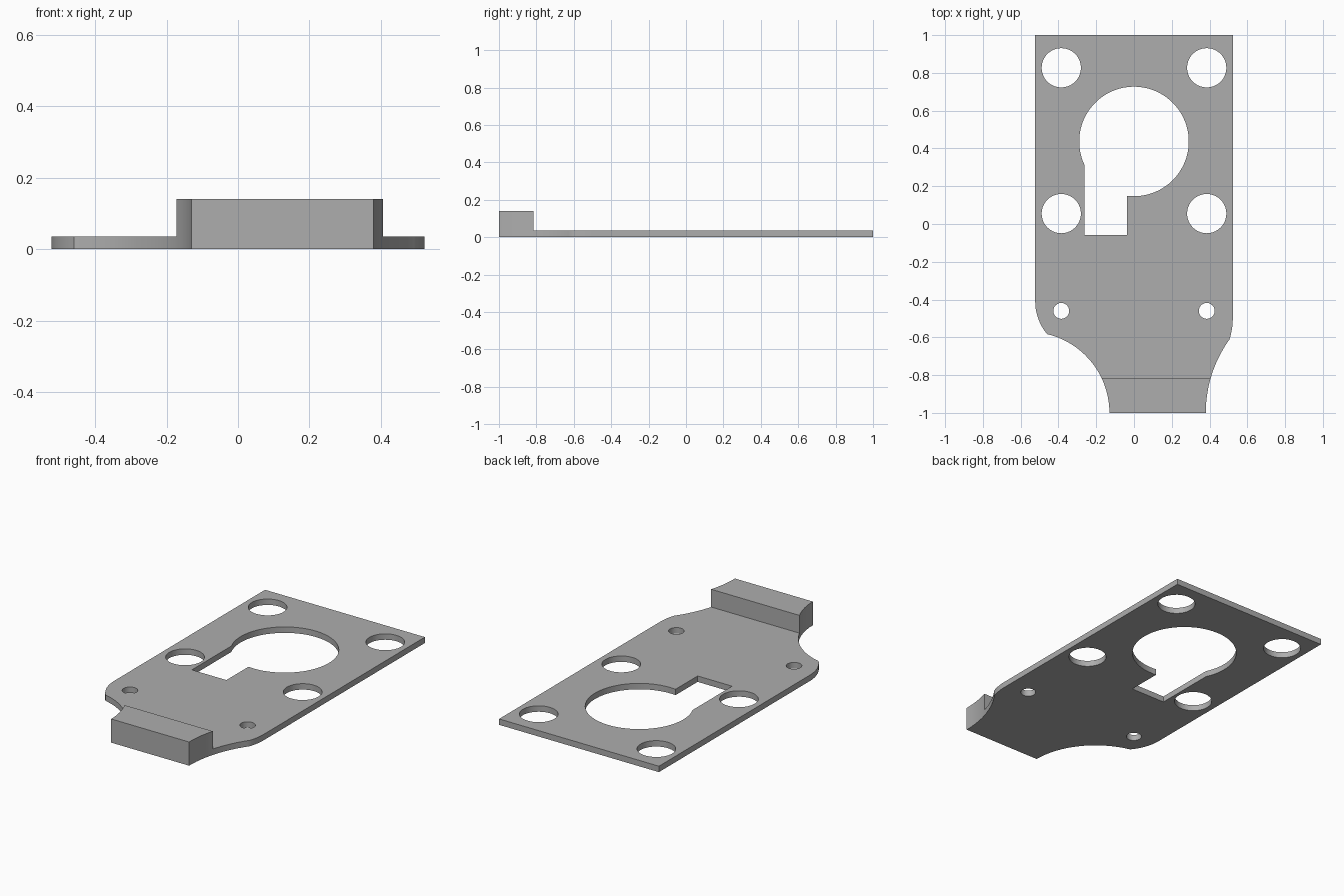
import bpy
import bmesh
from math import cos, sin, atan2, radians, sqrt, pi

cube = bpy.data.objects.get("Cube")
if cube:
    bpy.data.objects.remove(cube, do_unlink=True)

HALF_WIDTH = 0.523
PLATE_T, TAB_H, TAB_Y = 0.035, 0.14, -0.815


def arc(cx, cy, r, a0, a1, n):
    """Points on an arc, ends included, angles in radians."""
    return [(cx + r * cos(a0 + (a1 - a0) * i / n),
             cy + r * sin(a0 + (a1 - a0) * i / n)) for i in range(n + 1)]


def circle(cx, cy, r, n):
    return arc(cx, cy, r, 0, 2 * pi, n)[:-1]


def flank(foot, knee_x, knee_y, corner_y):
    """Right-hand edge: concave sweep from the tab foot, then rounded corner."""
    dx, dy = knee_x - foot, knee_y + 1
    r = (dx * dx + dy * dy) / (2 * dx)
    sweep = arc(foot + r, -1, r, pi, atan2(dy, dx - r), 20)
    dx, dy = HALF_WIDTH - knee_x, corner_y - knee_y
    r = (dx * dx + dy * dy) / (2 * dx)
    corner = arc(HALF_WIDTH - r, corner_y, r, atan2(-dy, r - dx), 0, 10)
    return sweep + corner[1:]


# Outer outline, counter-clockwise from the right foot of the tab
right = flank(0.38, 0.505, -0.612, -0.5)
left = [(-x, y) for x, y in flank(0.13, 0.46, -0.583, -0.41)]
outline = right + [(HALF_WIDTH, 1), (-HALF_WIDTH, 1)] + left[::-1]

# Keyhole: large circle joined to an off-centre slot
KEY_Y, KEY_R, SLOT_L, SLOT_R, SLOT_END = 0.437, 0.29, -0.262, -0.036, -0.057
start = atan2(-sqrt(KEY_R ** 2 - SLOT_R ** 2), SLOT_R)
end = atan2(-sqrt(KEY_R ** 2 - SLOT_L ** 2), SLOT_L) + 2 * pi
keyhole = arc(0, KEY_Y, KEY_R, start, end, 64)
keyhole += [(SLOT_L, SLOT_END), (SLOT_R, SLOT_END)]

# Round holes in mirrored pairs
loops = [outline, keyhole]
for side in (-1, 1):
    for y, r in ((0.827, 0.104), (0.055, 0.104), (-0.46, 0.042)):
        loops.append(circle(side * 0.385, y, r, 40))

# Flat sheet with holes, split where the tab begins
bm = bmesh.new()
for pts in loops:
    verts = [bm.verts.new((x, y, 0)) for x, y in pts]
    for i, v in enumerate(verts):
        bm.edges.new((v, verts[i - 1]))
bmesh.ops.triangle_fill(bm, use_beauty=True, edges=bm.edges[:], normal=(0, 0, 1))
bmesh.ops.bisect_plane(bm, geom=bm.verts[:] + bm.edges[:] + bm.faces[:],
                       dist=1e-5, plane_co=(0, TAB_Y, 0), plane_no=(0, 1, 0))


def raise_faces(faces, height):
    geom = bmesh.ops.extrude_face_region(bm, geom=faces)["geom"]
    moved = [g for g in geom if isinstance(g, bmesh.types.BMVert)]
    bmesh.ops.translate(bm, verts=moved, vec=(0, 0, height))
    return [g for g in geom if isinstance(g, bmesh.types.BMFace)]


# Plate thickness, then the raised tab at the front end
top = raise_faces(bm.faces[:], PLATE_T)
raise_faces([f for f in top if f.calc_center_median().y < TAB_Y], TAB_H - PLATE_T)
bmesh.ops.recalc_face_normals(bm, faces=bm.faces[:])

mesh = bpy.data.meshes.new("mounting_plate")
bm.to_mesh(mesh)
bm.free()
plate = bpy.data.objects.new("mounting_plate", mesh)
bpy.context.collection.objects.link(plate)

# Single grey material
grey = bpy.data.materials.new("plain_grey")
grey.use_nodes = True
color = (0.42, 0.42, 0.42, 1)
grey.diffuse_color = color
grey.node_tree.nodes["Principled BSDF"].inputs["Base Color"].default_value = color
mesh.materials.append(grey)

bpy.ops.object.select_all(action="DESELECT")
plate.select_set(True)
bpy.context.view_layer.objects.active = plate
bpy.ops.object.shade_smooth_by_angle(angle=radians(25))
